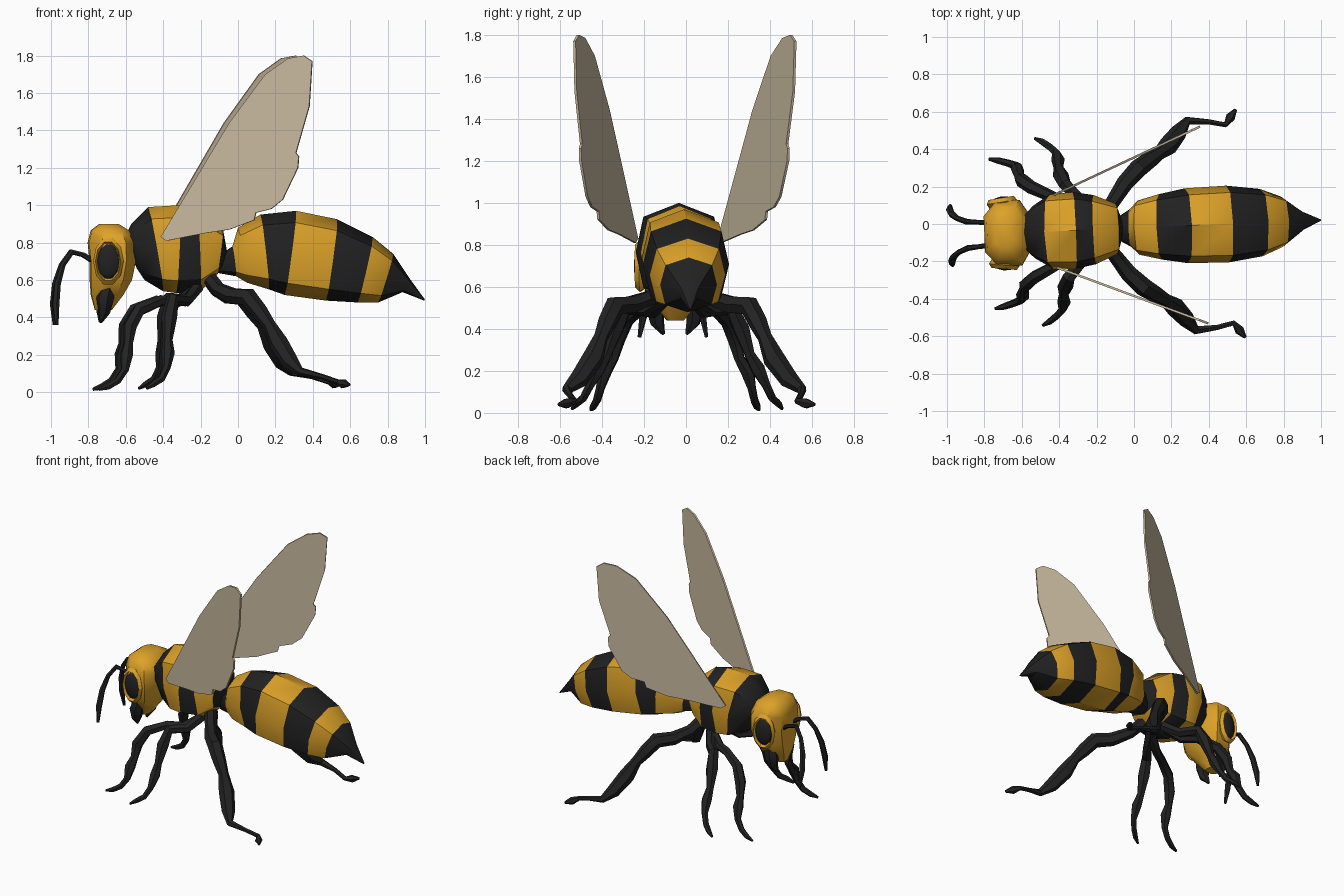
import bpy, bmesh, math
from mathutils import Vector, Matrix

if "Cube" in bpy.data.objects:
    bpy.data.objects.remove(bpy.data.objects["Cube"])

YAW = 0.042  # the whole insect is turned slightly about z


def material(name, rgb):
    m = bpy.data.materials.new(name)
    m.diffuse_color = (*rgb, 1)
    m.use_nodes = True
    m.node_tree.nodes["Principled BSDF"].inputs["Base Color"].default_value = m.diffuse_color
    return m


YELLOW = material("honey_yellow", (0.72, 0.36, 0.022))
BLACK = material("soft_black", (0.016, 0.016, 0.016))
WING = material("wing_beige", (0.58, 0.49, 0.345))


def finish(name, bm, mats, angle=40):
    """Turn a bmesh into an object, applying the yaw of the body."""
    bmesh.ops.recalc_face_normals(bm, faces=bm.faces)
    for v in bm.verts:
        x, y, z = v.co
        v.co = (x - YAW * y, y + YAW * x - 0.021, z)
    me = bpy.data.meshes.new(name)
    bm.to_mesh(me)
    bm.free()
    for m in mats:
        me.materials.append(m)
    ob = bpy.data.objects.new(name, me)
    bpy.context.collection.objects.link(ob)
    bpy.ops.object.select_all(action='DESELECT')
    ob.select_set(True)
    bpy.context.view_layer.objects.active = ob
    bpy.ops.object.shade_smooth_by_angle(angle=math.radians(angle))
    return ob


def loft(name, rings, mats, bands=None):
    """Skin a list of point rings; bands gives a material index per segment."""
    bm = bmesh.new()
    loops = [[bm.verts.new(p) for p in ring] for ring in rings]
    n = len(loops[0])
    for i, (a, b) in enumerate(zip(loops, loops[1:])):
        for k in range(n):
            f = bm.faces.new((a[k], a[(k + 1) % n], b[(k + 1) % n], b[k]))
            f.material_index = bands[i] if bands else 0
    for end, band in ((loops[0], 0), (loops[-1], -1)):
        f = bm.faces.new(end)
        f.material_index = bands[band] if bands else 0
    return finish(name, bm, mats)


# Eight-sided cross-section with a ridge along the top and bottom
SECTION = [(0, 1), (.82, .72), (1, 0), (.82, -.72),
           (0, -1), (-.82, -.72), (-1, 0), (-.82, .72)]


def body_ring(tx, tz, bx, bz, w):
    c, up = Vector(((tx + bx) / 2, 0, (tz + bz) / 2)), Vector(((tx - bx) / 2, 0, (tz - bz) / 2))
    return [c + up * v + Vector((0, w * u, 0)) for u, v in SECTION]


def tube(name, path, radii, mat, side, sides=6):
    pts = [Vector((x, y * side, z)) for x, y, z in path]
    rings, prev, ref = [], None, None
    for i, p in enumerate(pts):
        t = (pts[min(i + 1, len(pts) - 1)] - pts[max(i - 1, 0)]).normalized()
        ref = t.orthogonal().normalized() if prev is None else prev.rotation_difference(t) @ ref
        prev, other = t, t.cross(ref)
        rings.append([p + radii[i] * (ref * math.cos(a) + other * math.sin(a))
                      for a in (2 * math.pi * k / sides for k in range(sides))])
    return loft(name, rings, [mat])


# Abdomen: top x/z, bottom x/z and half width of each stripe edge
loft("abdomen", [body_ring(*r) for r in (
    (-.12, .72, -.12, .64, .04), (-.03, .78, -.01, .62, .10), (.0, .88, .05, .585, .145),
    (.12, .95, .165, .55, .175), (.31, .97, .25, .52, .20), (.53, .925, .47, .49, .205),
    (.72, .83, .64, .48, .18), (.83, .74, .75, .48, .135), (.92, .605, .88, .535, .05),
    (1.0, .495, .995, .49, .004))],
    [YELLOW, BLACK], [1, 0, 0, 1, 0, 1, 0, 1, 1])

# Thorax
loft("thorax", [body_ring(*r) for r in (
    (-.60, .84, -.54, .66, .10), (-.57, .90, -.50, .60, .14), (-.48, .99, -.40, .54, .20),
    (-.31, 1.0, -.33, .53, .205), (-.22, .985, -.20, .54, .185), (-.08, .87, -.11, .63, .135),
    (-.06, .76, -.09, .66, .06))],
    [YELLOW, BLACK], [1, 1, 0, 1, 0, 1])

# Head: height, centre x, half depth, half width
loft("head", [[Vector((cx + hx * u, hy * v, z)) for u, v in
               ((1, .5), (.55, 1), (-.45, 1), (-1, .55), (-1, -.55), (-.45, -1), (.55, -1), (1, -.5))]
              for z, cx, hx, hy in (
    (.90, -.69, .05, .08), (.865, -.685, .10, .14), (.80, -.675, .125, .175), (.70, -.67, .12, .175),
    (.60, -.68, .11, .15), (.52, -.70, .085, .105), (.44, -.72, .045, .04))], [YELLOW])

LEGS = {
    "front_leg": ([(-.24, .07, .54), (-.33, .12, .48), (-.42, .18, .49), (-.54, .24, .44),
                   (-.59, .28, .35), (-.60, .30, .26), (-.61, .34, .20), (-.62, .36, .12),
                   (-.66, .375, .06), (-.71, .39, .03), (-.76, .40, .015)],
                  [.035, .03, .03, .036, .038, .026, .036, .022, .02, .018, .008]),
    "middle_leg": ([(-.22, .06, .56), (-.28, .16, .49), (-.36, .25, .50), (-.38, .30, .40),
                    (-.39, .34, .28), (-.39, .38, .21), (-.40, .42, .13), (-.43, .45, .07),
                    (-.47, .48, .045), (-.51, .50, .02)],
                   [.035, .032, .036, .042, .026, .036, .022, .02, .018, .008]),
    "rear_leg": ([(-.17, .05, .63), (-.11, .14, .55), (-.04, .24, .515), (.04, .32, .51),
                  (.10, .36, .43), (.15, .39, .36), (.20, .43, .26), (.26, .50, .16),
                  (.31, .56, .11), (.42, .55, .085), (.51, .53, .055), (.54, .57, .045),
                  (.57, .61, .04)],
                 [.04, .038, .045, .05, .045, .035, .052, .045, .024, .015, .015, .026, .008]),
}

# Wing outline (x, z); the plate is upright and sweeps outward to the rear
WING_OUTLINE = [(-.42, .83), (-.06, 1.44), (.13, 1.70), (.25, 1.785), (.33, 1.80), (.375, 1.77),
                (.36, 1.53), (.29, 1.28), (.305, 1.26), (.30, 1.20), (.22, 1.03), (.16, .98),
                (.08, .96), (.07, .92), (-.06, .87), (-.19, .85), (-.39, .81)]

for side, label in ((1, "left"), (-1, "right")):
    for leg, (path, radii) in LEGS.items():
        tube(f"{leg}_{label}", path, radii, BLACK, side)

    tube(f"antenna_{label}",
         [(-.77, .06, .70), (-.83, .065, .735), (-.89, .07, .75), (-.94, .09, .68),
          (-.97, .115, .58), (-.98, .14, .47), (-.975, .16, .36)],
         [.016, .013, .016, .015, .019, .02, .009], BLACK, side)

    tube(f"mandible_{label}",
         [(-.70, .085, .56), (-.715, .095, .50), (-.72, .085, .43), (-.735, .055, .375)],
         [.04, .048, .034, .008], BLACK, side)

    # Eye: flattened dome inside a raised rim
    place = Matrix.Translation((-.70, side * .168, .70)) @ Matrix.Rotation(side * .12, 4, 'Z')
    bm = bmesh.new()
    bmesh.ops.create_uvsphere(bm, u_segments=10, v_segments=8, radius=1,
                              matrix=place @ Matrix.Diagonal((.06, .03, .095, 1)))
    finish(f"eye_{label}", bm, [BLACK])
    rim = []
    for k in range(11):
        a = 2 * math.pi * k / 10
        rim.append([place @ Vector((r * .068 * math.cos(a), side * d, r * .108 * math.sin(a)))
                    for r, d in ((.88, .0), (1.0, .022), (1.2, .0), (1.0, -.03))])
    loft(f"eye_rim_{label}", rim, [YELLOW])

    # Wing
    bm = bmesh.new()
    normal = Vector((.385, -.92 * side, 0)) * .006
    sheets = [[bm.verts.new(Vector((x, side * (.198 + .418 * (x + .41)), z)) + normal * s)
               for x, z in WING_OUTLINE] for s in (1, -1)]
    n = len(WING_OUTLINE)
    for sheet in sheets:
        bm.faces.new(sheet)
    for k in range(n):
        j = (k + 1) % n
        bm.faces.new((sheets[0][k], sheets[0][j], sheets[1][j], sheets[1][k]))
    finish(f"wing_{label}", bm, [WING], 30)
